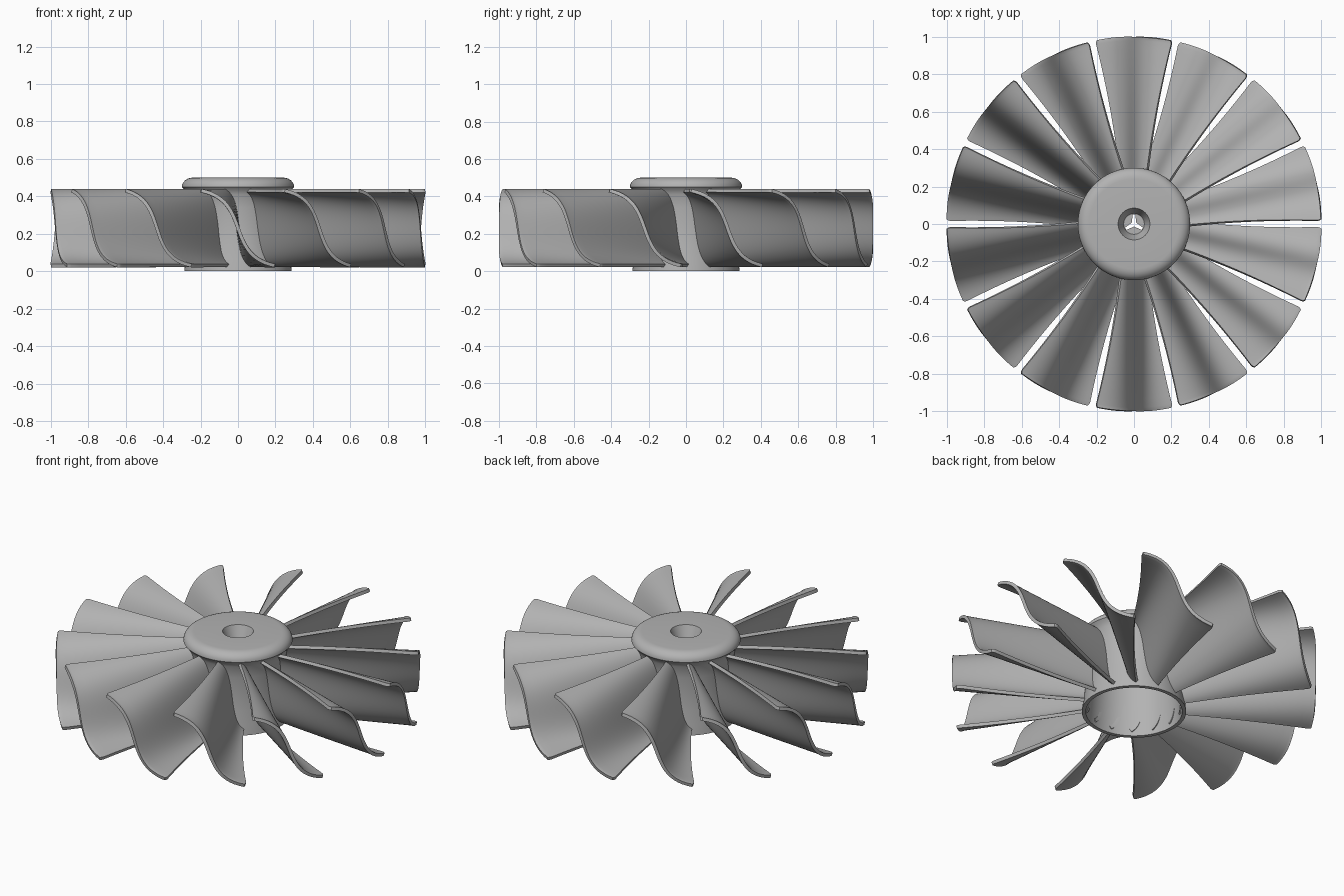
import bpy, bmesh, math

if "Cube" in bpy.data.objects:
    bpy.data.objects.remove(bpy.data.objects["Cube"], do_unlink=True)

grey = bpy.data.materials.new("plain grey")
COLOUR = (0.45, 0.45, 0.45, 1)
grey.diffuse_color = COLOUR
grey.use_nodes = True
grey.node_tree.nodes["Principled BSDF"].inputs["Base Color"].default_value = COLOUR


def make_object(name, bm):
    bmesh.ops.recalc_face_normals(bm, faces=bm.faces)
    mesh = bpy.data.meshes.new(name)
    bm.to_mesh(mesh)
    bm.free()
    mesh.materials.append(grey)
    ob = bpy.data.objects.new(name, mesh)
    bpy.context.collection.objects.link(ob)
    return ob


def select(ob):
    bpy.ops.object.select_all(action='DESELECT')
    ob.select_set(True)
    bpy.context.view_layer.objects.active = ob


def apply_modifier(ob, mod):
    select(ob)
    bpy.ops.object.modifier_apply(modifier=mod.name)


def smooth(ob):
    select(ob)
    bpy.ops.object.shade_smooth_by_angle(angle=math.radians(35))


# Hub: one lathed shell with a rounded cap, a waist and a hollow underside
cap_round = [(0.24 + 0.06 * math.cos(a), 0.45 + 0.05 * math.sin(a))
             for a in (math.pi / 2 * i / 6 for i in range(7))]
profile = [(0, 0.39), (0.235, 0.39), (0.25, 0.37), (0.25, 0.2), (0.265, 0),
           (0.287, 0), (0.28, 0.06), (0.268, 0.14), (0.262, 0.24), (0.264, 0.34),
           (0.272, 0.41), (0.285, 0.435)] + cap_round + [(0.085, 0.5), (0.055, 0.42), (0, 0.42)]
bm = bmesh.new()
verts = [bm.verts.new((r, 0, z)) for r, z in profile]
edges = [bm.edges.new(pair) for pair in zip(verts, verts[1:])]
bmesh.ops.spin(bm, geom=verts + edges, cent=(0, 0, 0), axis=(0, 0, 1),
               angle=math.tau, steps=96, use_duplicate=False)
bmesh.ops.remove_doubles(bm, verts=bm.verts, dist=0.0005)
hub = make_object("hub", bm)

# Three-armed shaft slot through the bottom of the recess
bm = bmesh.new()
outline = []
for i in range(3):
    a = math.pi / 2 + math.tau * i / 3
    for r, turn in ((0.052, -0.13), (0.052, 0.13), (0.014, math.pi / 3)):
        outline.append(bm.verts.new((r * math.cos(a + turn), r * math.sin(a + turn), 0.36)))
base = bm.faces.new(outline)
top = bmesh.ops.extrude_face_region(bm, geom=[base])["geom"]
bmesh.ops.translate(bm, vec=(0, 0, 0.08), verts=[v for v in top if isinstance(v, bmesh.types.BMVert)])
cutter = make_object("slot_cutter", bm)
cutter.hide_render = True
cut = hub.modifiers.new("slot", 'BOOLEAN')
cut.operation = 'DIFFERENCE'
cut.object = cutter
cut.solver = 'EXACT'
apply_modifier(hub, cut)
bpy.data.objects.remove(cutter, do_unlink=True)
smooth(hub)

# Blade: S-shaped section that flares outwards, trimmed to a round rim
BLADES, ACROSS = 14, 28
radii = [0.257 + 0.723 * i / 16 for i in range(17)] + [0.992, 1.0]
bm = bmesh.new()
rows = []
for r in radii:
    half = math.asin((0.045 + 0.07 * r + 0.09 * r * r) / r)
    if r > 0.985:
        half *= 0.985 if r < 1 else 0.95
    row = []
    for j in range(ACROSS + 1):
        t = 2 * j / ACROSS - 1
        a = half * (0.48 * t + 0.52 * t ** 3)
        z = 0.23 - 0.2 * math.sin(1.25 * t) / math.sin(1.25)
        row.append(bm.verts.new((r * math.cos(a), r * math.sin(a), z)))
    rows.append(row)
for low, high in zip(rows, rows[1:]):
    for j in range(ACROSS):
        bm.faces.new((low[j], high[j], high[j + 1], low[j + 1]))
blade = make_object("blade_01", bm)
solid = blade.modifiers.new("thickness", 'SOLIDIFY')
solid.thickness = 0.019
solid.offset = 0
apply_modifier(blade, solid)
smooth(blade)

# Ring of blades
for i in range(BLADES):
    ob = blade
    if i:
        ob = blade.copy()
        ob.name = f"blade_{i + 1:02d}"
        bpy.context.collection.objects.link(ob)
    ob.rotation_euler.z = math.pi / 2 + math.tau * i / BLADES
